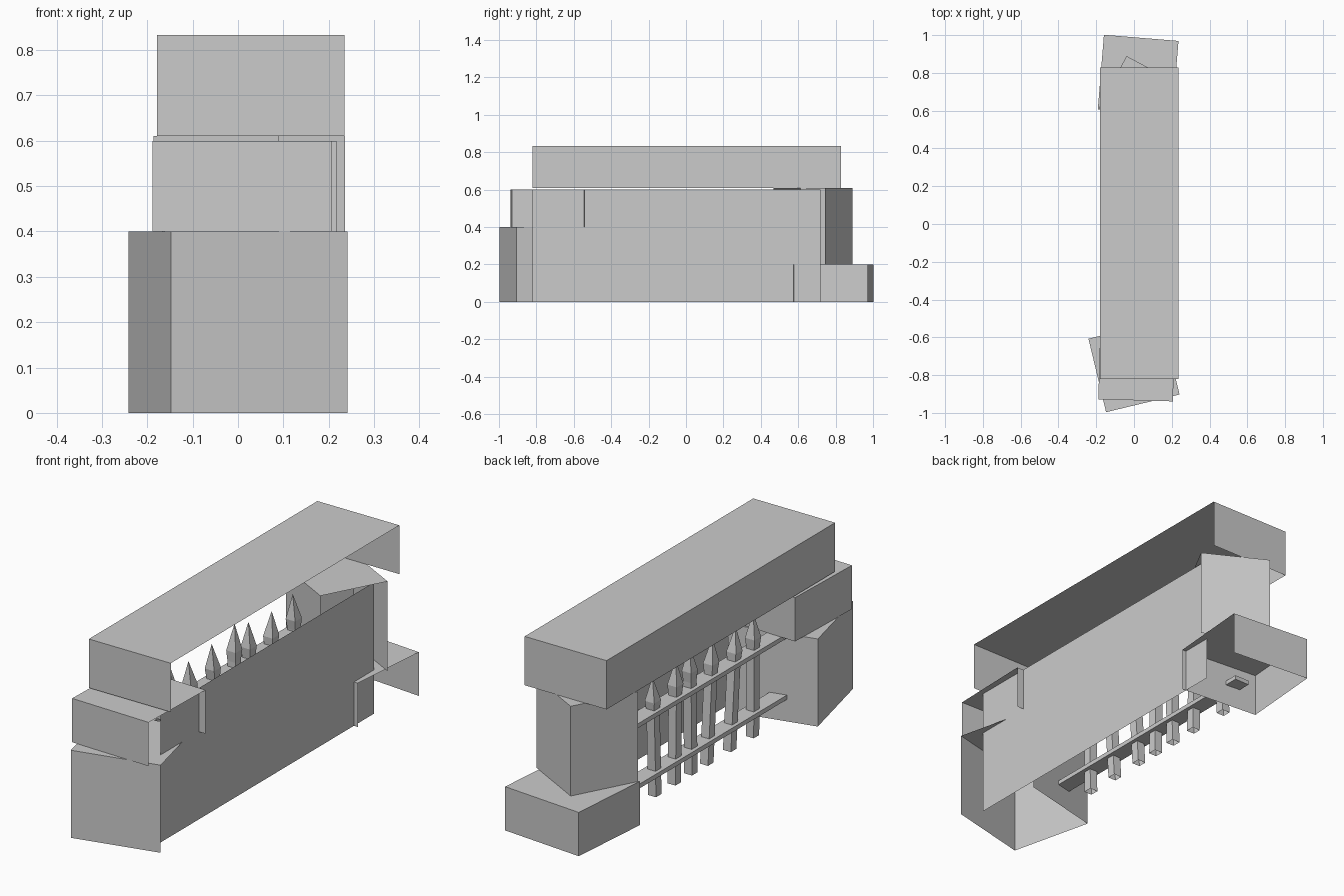
import bpy, bmesh, math
from mathutils import Vector

cube = bpy.data.objects.get("Cube")
if cube:
    bpy.data.objects.remove(cube, do_unlink=True)

# Single plain stone colour
stone = bpy.data.materials.new("pale_grey")
stone.use_nodes = True
GREY = (0.6, 0.6, 0.6, 1)
stone.diffuse_color = GREY
stone.node_tree.nodes["Principled BSDF"].inputs["Base Color"].default_value = GREY


def finish(name, bm):
    mesh = bpy.data.meshes.new(name)
    bm.to_mesh(mesh)
    bm.free()
    mesh.materials.append(stone)
    obj = bpy.data.objects.new(name, mesh)
    bpy.context.collection.objects.link(obj)
    return obj


def block(name, centre, size, z0, z1, turn=0, drop=()):
    """Box between two heights, turned about z; drop lists local sides left open."""
    bm = bmesh.new()
    bmesh.ops.create_cube(bm, size=1)
    bm.normal_update()
    open_sides = [f for f in bm.faces if any(f.normal.dot(Vector(d)) > 0.9 for d in drop)]
    bmesh.ops.delete(bm, geom=open_sides, context='FACES')
    obj = finish(name, bm)
    obj.location = (*centre, (z0 + z1) / 2)
    obj.scale = (*size, z1 - z0)
    obj.rotation_euler.z = math.radians(turn)
    return obj


SHELL = ((1, 0, 0), (0, 0, -1))   # hidden side and underside are open

# Stacked stones
block("cap_stone", (0.028, 0.004), (0.414, 1.65), 0.61, 0.833, 0, SHELL)
block("front_lower_stone", (0, -0.755), (0.4, 0.4), 0, 0.4, 13.5, SHELL)
block("front_upper_stone", (0.014, -0.736), (0.395, 0.395), 0.4, 0.6, -1.6, SHELL)
block("back_lower_stone", (0.022, 0.788), (0.396, 0.396), 0, 0.2, -4.7, SHELL)
block("back_upper_stone", (0.025, 0.678), (0.312, 0.312), 0.2, 0.61, -28, SHELL)

# Thin wall closing one side
bm = bmesh.new()
bm.faces.new([bm.verts.new((0.183, y, z)) for y, z in
              ((-0.82, 0), (0.72, 0), (0.72, 0.6), (-0.82, 0.6))])
finish("side_wall", bm)

# Fence rails
for name, z in (("lower_rail", 0.1), ("upper_rail", 0.38)):
    block(name, (-0.07, 0.02), (0.075, 1.28), z, z + 0.02)

# Fence posts with pointed tips: foot y, tip y, tip height
POSTS = ((0.53, 0.495, 0.565), (0.325, 0.343, 0.545), (0.185, 0.175, 0.56),
         (0.065, 0.075, 0.59), (-0.05, -0.09, 0.56), (-0.215, -0.258, 0.546),
         (-0.38, -0.385, 0.56))
for i, (foot, tip, top) in enumerate(POSTS):
    bm = bmesh.new()
    rings = []
    for t, half in ((0, 0.02), (0.72, 0.02), (0.8, 0.024)):
        y = foot + (tip - foot) * t
        rings.append([bm.verts.new((-0.07 + half * sx, y + half * sy, top * t))
                      for sx, sy in ((-1, -1), (1, -1), (1, 1), (-1, 1))])
    point = bm.verts.new((-0.07, tip, top))
    for k in range(4):
        n = (k + 1) % 4
        for a, b in zip(rings, rings[1:]):
            bm.faces.new((a[k], a[n], b[n], b[k]))
        bm.faces.new((rings[-1][k], rings[-1][n], point))
    finish(f"fence_post_{i + 1}", bm)
